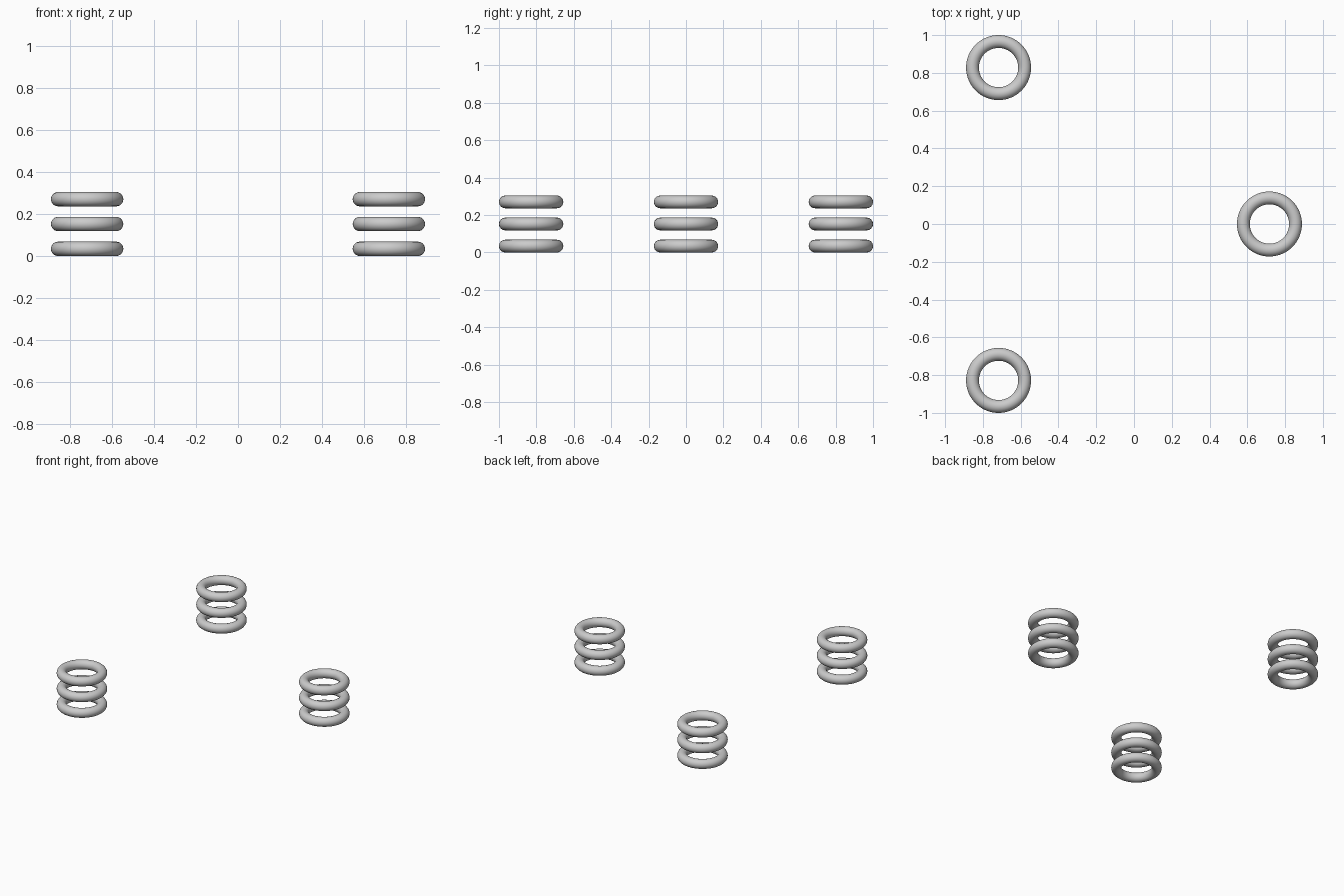
import bpy

if "Cube" in bpy.data.objects:
    bpy.data.objects.remove(bpy.data.objects["Cube"])

MAJOR, MINOR, PITCH = 0.138, 0.034, 0.118

# Three stacks of three separate rings, in a triangular layout
stacks = {"right": (0.717, 0.0), "back_left": (-0.717, 0.828), "front_left": (-0.717, -0.828)}

for name, (x, y) in stacks.items():
    for i in range(3):
        bpy.ops.mesh.primitive_torus_add(
            major_radius=MAJOR, minor_radius=MINOR,
            major_segments=64, minor_segments=24,
            location=(x, y, MINOR + i * PITCH))
        ring = bpy.context.object
        ring.name = f"{name}_ring_{i + 1}"
        bpy.ops.object.shade_smooth()
